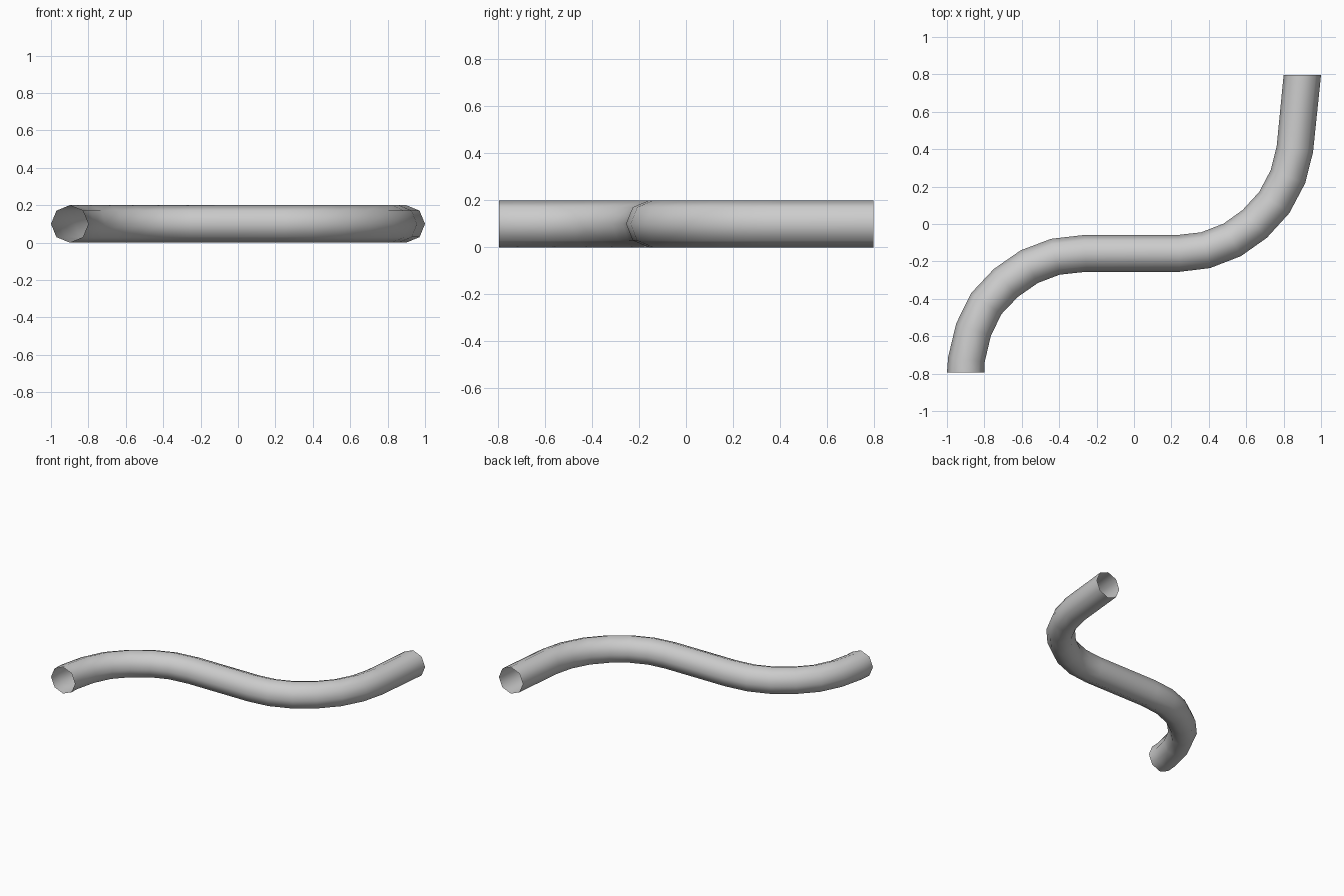
import bpy, bmesh, math
from mathutils import Vector

if "Cube" in bpy.data.objects:
    bpy.data.objects.remove(bpy.data.objects["Cube"])

SIDES, RADIUS = 8, 0.1

# S-shaped centre line, seen from above
PATH = [(-0.9, -0.795), (-0.896, -0.725), (-0.858, -0.565), (-0.79, -0.426),
        (-0.685, -0.315), (-0.56, -0.228), (-0.42, -0.175), (-0.26, -0.157),
        (0.24, -0.157), (0.383, -0.14), (0.525, -0.085), (0.645, 0.0),
        (0.75, 0.115), (0.823, 0.253), (0.86, 0.40), (0.9, 0.797)]
pts = [Vector((x, y, RADIUS)) for x, y in PATH]
up = Vector((0, 0, 1))


def ring_side(i):
    """Sideways direction of the ring: bisector inside, square to y at the ends."""
    if i in (0, len(pts) - 1):
        return Vector((1, 0, 0))
    d = (pts[i] - pts[i - 1]).normalized() + (pts[i + 1] - pts[i]).normalized()
    return d.cross(up).normalized() * 0.985


# Open-ended octagonal tube
bm = bmesh.new()
rings = []
for i, p in enumerate(pts):
    side = ring_side(i)
    rings.append([bm.verts.new(p + RADIUS * (side * math.cos(a) + up * math.sin(a)))
                  for a in (2 * math.pi * k / SIDES for k in range(SIDES))])
for a, b in zip(rings, rings[1:]):
    for k in range(SIDES):
        n = (k + 1) % SIDES
        f = bm.faces.new((a[k], a[n], b[n], b[k]))
        f.smooth = True
        mid = sum((v.co for v in a + b), Vector()) / (2 * SIDES)
        f.normal_update()
        if f.normal.dot(f.calc_center_median() - mid) < 0:
            f.normal_flip()

mesh = bpy.data.meshes.new("curved_pipe")
bm.to_mesh(mesh)
bm.free()
pipe = bpy.data.objects.new("curved_pipe", mesh)
bpy.context.collection.objects.link(pipe)
